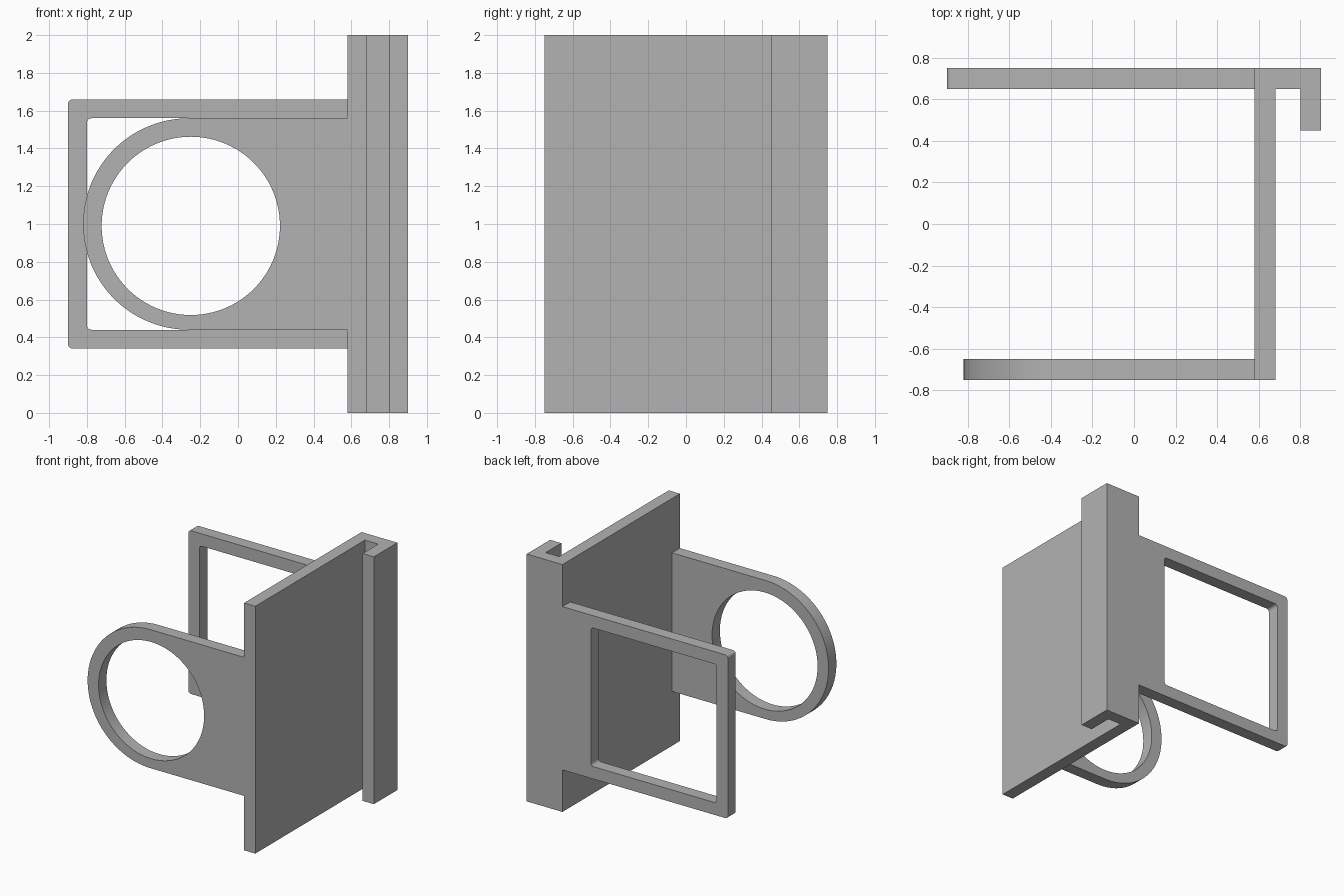
import bpy
import bmesh
from math import sin, cos, pi, radians

cube = bpy.data.objects.get("Cube")
if cube:
    bpy.data.objects.remove(cube)

grey = bpy.data.materials.new("light grey")
grey.use_nodes = True
grey.diffuse_color = (0.45, 0.45, 0.45, 1)
grey.node_tree.nodes["Principled BSDF"].inputs["Base Color"].default_value = grey.diffuse_color


def arc(cx, cy, r, start, end, steps):
    """Points along an arc, angles in units of pi."""
    angles = [pi * (start + (end - start) * i / steps) for i in range(steps + 1)]
    return [(cx + r * cos(a), cy + r * sin(a)) for a in angles]


def rounded_rect(x0, x1, z0, z1, r):
    corners = [(x1 - r, z1 - r), (x0 + r, z1 - r), (x0 + r, z0 + r), (x1 - r, z0 + r)]
    return [p for i, (x, z) in enumerate(corners) for p in arc(x, z, r, i / 2, i / 2 + 0.5, 6)]


def extrude(name, loops, depth, location, upright):
    """Solid from an outline and its holes; upright outlines lie in x-z."""
    curve = bpy.data.curves.new(name, "CURVE")
    curve.dimensions = "2D"
    curve.fill_mode = "BOTH"
    curve.extrude = depth / 2
    for loop in loops:
        spline = curve.splines.new("POLY")
        spline.points.add(len(loop) - 1)
        for point, (x, y) in zip(spline.points, loop):
            point.co = (x, y, 0, 1)
        spline.use_cyclic_u = True
    obj = bpy.data.objects.new(name, curve)
    bpy.context.collection.objects.link(obj)
    obj.location = location
    if upright:
        obj.rotation_euler.x = radians(90)
    bpy.ops.object.select_all(action="DESELECT")
    obj.select_set(True)
    bpy.context.view_layer.objects.active = obj
    bpy.ops.object.convert(target="MESH")
    obj = bpy.context.object
    # Weld the caps to the walls
    bm = bmesh.new()
    bm.from_mesh(obj.data)
    bmesh.ops.remove_doubles(bm, verts=bm.verts, dist=0.0001)
    bmesh.ops.recalc_face_normals(bm, faces=bm.faces)
    bm.to_mesh(obj.data)
    bm.free()
    obj.data.materials.clear()
    obj.data.materials.append(grey)
    bpy.ops.object.shade_smooth_by_angle(angle=radians(30))
    return obj


thick = 0.1
wall = 0.58          # inner face of the side plate
front, back = -0.70, 0.70

# Side plate with its hooked back edge
hook = [(wall, -0.75), (0.68, -0.75), (0.68, 0.65), (0.80, 0.65),
        (0.80, 0.45), (0.90, 0.45), (0.90, 0.75), (wall, 0.75)]
extrude("hooked_side_plate", [hook], 2.0, (0, 0, 1), False)

# Front tab with a round end and a round hole
tab = [(wall, 1.56)] + arc(-0.26, 1.0, 0.56, 0.5, 1.5, 48) + [(wall, 0.44)]
hole = arc(-0.25, 0.99, 0.472, 0, 2, 96)[:-1]
extrude("front_ring_tab", [tab, hole], thick, (0, front, 0), True)

# Back frame, square against the plate and rounded at its free corners
frame = [(wall, 1.66)] + arc(-0.875, 1.635, 0.025, 0.5, 1, 6) \
    + arc(-0.875, 0.365, 0.025, 1, 1.5, 6) + [(wall, 0.34)]
window = rounded_rect(-0.80, 0.325, 0.44, 1.56, 0.025)
extrude("back_window_frame", [frame, window], thick, (0, back, 0), True)
